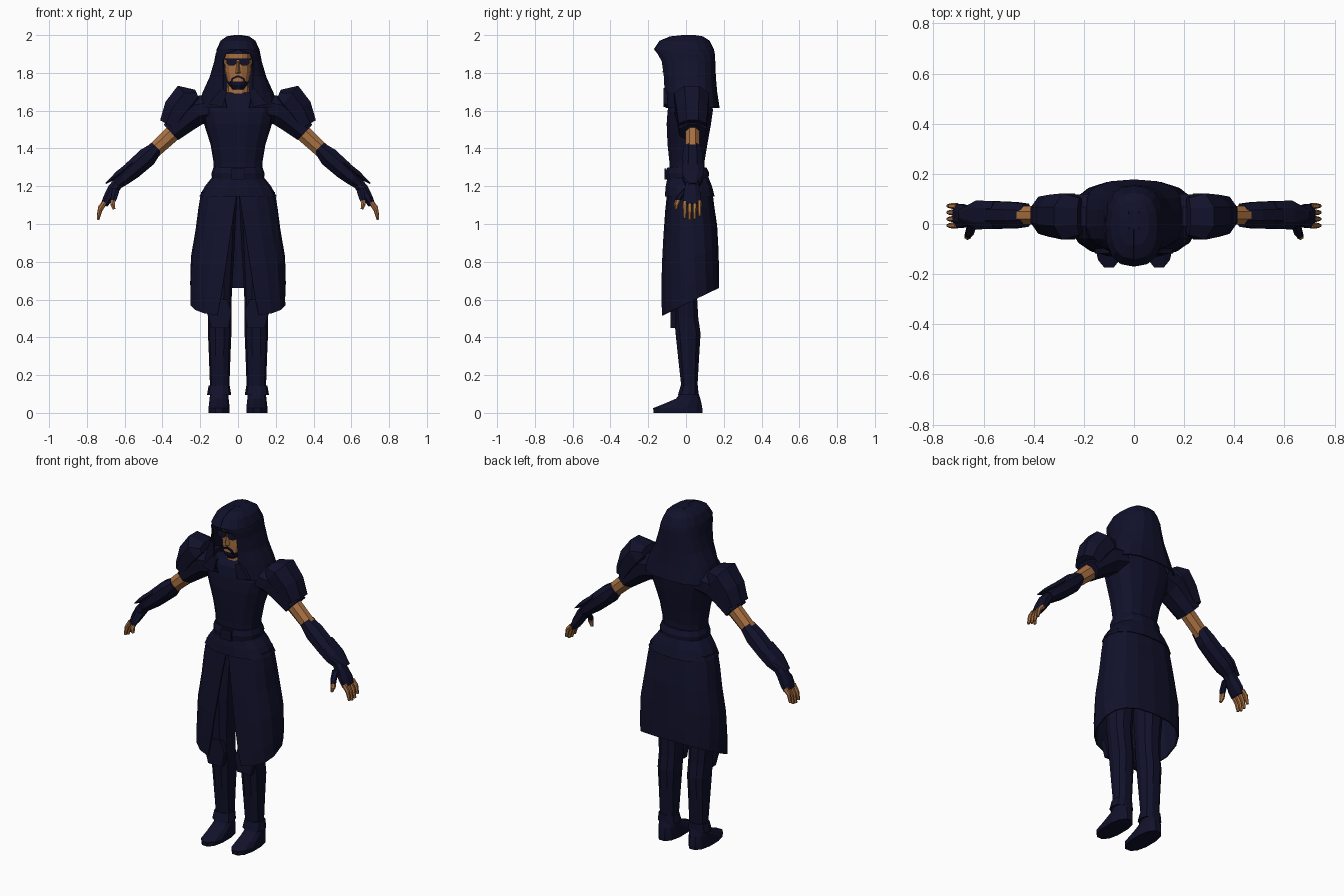
import bpy, bmesh, math
from mathutils import Vector


def material(name, rgb):
    m = bpy.data.materials.new(name)
    m.diffuse_color = (*rgb, 1)
    return m


NAVY = material("navy cloth", (0.0055, 0.0055, 0.024))
SKIN = material("skin", (0.40, 0.165, 0.055))


def spow(v, p):
    return math.copysign(abs(v) ** p, v)


def skin_rings(name, rings, mat, closed=True, caps=True, mirror=False, thick=0):
    """Bridge a stack of equal-length point rings into one object."""
    bm = bmesh.new()
    vs = [[bm.verts.new(p) for p in r] for r in rings]
    n = len(vs[0])
    for a, b in zip(vs, vs[1:]):
        for i in range(n if closed else n - 1):
            j = (i + 1) % n
            bm.faces.new((a[i], a[j], b[j], b[i]))
    if caps:
        bm.faces.new(vs[0])
        bm.faces.new(vs[-1])
    bmesh.ops.remove_doubles(bm, verts=bm.verts, dist=0.0005)
    bmesh.ops.recalc_face_normals(bm, faces=bm.faces)
    me = bpy.data.meshes.new(name)
    bm.to_mesh(me)
    bm.free()
    me.materials.append(mat)
    ob = bpy.data.objects.new(name, me)
    bpy.context.collection.objects.link(ob)
    if thick:
        s = ob.modifiers.new("thickness", 'SOLIDIFY')
        s.thickness, s.offset = thick, -1
    if mirror:
        ob.modifiers.new("mirror", 'MIRROR')
    return ob


def hoop(z, hx, yf, yb, cx=0, n=14, p=0.85):
    """Closed horizontal ring with front and back limits."""
    cy, ry = (yf + yb) / 2, (yb - yf) / 2
    ang = [2 * math.pi * (i + 0.5) / n for i in range(n)]
    return [(cx + hx * spow(math.sin(a), p), cy - ry * spow(math.cos(a), p), z) for a in ang]


def open_hoop(z, w, hx, yf, yb, n=17, p=0.8):
    """Horizontal ring left open at the front by half width w."""
    cy, ry = (yf + yb) / 2, (yb - yf) / 2
    a0 = math.asin((w / hx) ** (1 / p))
    ang = [a0 + (2 * math.pi - 2 * a0) * i / (n - 1) for i in range(n)]
    return [(hx * spow(math.sin(a), p), cy - ry * spow(math.cos(a), p), z) for a in ang]


def stack(name, rows, mat=NAVY, **kw):
    n = kw.pop("n", 14)
    return skin_rings(name, [hoop(*r, n=n) for r in rows], mat, **kw)


def limb(name, rows, mat=NAVY, n=8):
    """Mirrored tube; rows are x, y, z, radius in the front plane, radius along y."""
    pts = [Vector(r[:3]) for r in rows]
    rings = []
    for i, r in enumerate(rows):
        t = pts[min(i + 1, len(pts) - 1)] - pts[max(i - 1, 0)]
        u = Vector((-t.z, 0, t.x)).normalized()
        ang = [2 * math.pi * (k + 0.5) / n for k in range(n)]
        rings.append([pts[i] + u * r[3] * math.cos(a) + Vector((0, r[4] * math.sin(a), 0)) for a in ang])
    return skin_rings(name, rings, mat, mirror=True)


def plate(name, outline, y, depth, mat, mirror=False):
    """Flat plate facing the front, outline in x and z."""
    rings = [[(x, yy, z) for x, z in outline] for yy in (y, y + depth)]
    return skin_rings(name, rings, mat, mirror=mirror)


# Torso and belt
stack("torso", [(1.22, .125, -.09, .10), (1.33, .13, -.09, .10), (1.42, .145, -.10, .115),
                (1.53, .18, -.105, .135), (1.60, .205, -.10, .145), (1.66, .17, -.085, .14),
                (1.695, .075, -.06, .09)])
stack("belt", [(1.235, .138, -.105, .12), (1.27, .14, -.11, .125), (1.30, .13, -.10, .11)])
plate("buckle", [(-.035, 1.235), (.035, 1.235), (.035, 1.295), (-.035, 1.295)], -.115, .012, NAVY)

# Hip flare under the belt
stack("hip_flare", [(1.25, .135, -.10, .12), (1.20, .175, -.11, .14), (1.145, .205, -.115, .155),
                    (1.15, .19, -.10, .14)])

# Long split skirt with a hem that rises toward the back
skirt = []
for f, w, hx, yf, yb in [(0, .004, .195, -.10, .14), (.15, .02, .21, -.11, .15), (.35, .04, .225, -.12, .165),
                         (.6, .065, .25, -.13, .172), (.85, .09, .255, -.135, .175), (1, .11, .253, -.135, .175)]:
    skirt.append([(x, y, 1.17 - f * (1.17 - (.515 + max(0, y + .13) * .48)))
                  for x, y, _ in open_hoop(0, w, hx, yf, yb)])
skin_rings("skirt", skirt, NAVY, closed=False, caps=False, thick=.008)

# Legs, knee guards, boot cuffs and shoes
stack("leg", [(1.16, .09, -.08, .10, .095), (.85, .08, -.085, .085, .1), (.6, .066, -.07, .062, .1),
              (.5, .062, -.065, .068, .097), (.42, .062, -.058, .08, .097), (.3, .057, -.045, .072, .097),
              (.1, .05, -.022, .06, .097)], n=10, mirror=True)
plate("knee_guard", [(.05, .45), (.14, .45), (.165, .54), (.13, .6), (.06, .6), (.035, .54)],
      -.082, .03, NAVY, mirror=True)
stack("boot_cuff", [(.095, .064, -.045, .068, .1), (.145, .056, -.03, .066, .1)], n=10, mirror=True)
stack("shoe", [(0, .058, -.175, .09, .1), (.025, .058, -.178, .09, .1), (.05, .055, -.115, .085, .1),
               (.075, .052, -.055, .078, .1), (.11, .048, -.028, .066, .1)], n=12, mirror=True)

# Hood, open at the face and draped over the shoulders
skin_rings("hood", [open_hoop(*r) for r in [
    (1.615, .06, .215, -.11, .178), (1.70, .078, .188, -.12, .165), (1.78, .08, .15, -.13, .158),
    (1.86, .08, .126, -.15, .155), (1.90, .065, .119, -.165, .153), (1.925, .001, .113, -.17, .148),
    (1.97, .001, .092, -.14, .125), (1.993, .001, .06, -.085, .09), (2.0, .001, .02, -.02, .05)]],
    NAVY, closed=False, caps=False, thick=.007)
plate("hood_crown", [(-.03, 1.99), (.03, 1.99), (.02, 2.0), (-.02, 2.0)], -.02, .07, NAVY)
plate("collar_flap", [(.06, 1.70), (.085, 1.72), (.155, 1.635), (.08, 1.62)], -.118, .02, NAVY, mirror=True)

# Head with beard and cap coloured by height
stack("neck", [(1.62, .065, -.065, .06), (1.75, .058, -.062, .06)], SKIN, n=10)
head = stack("head", [(1.712, .03, -.085, .03), (1.735, .05, -.098, .05), (1.755, .058, -.10, .07),
                      (1.80, .069, -.10, .09), (1.85, .073, -.10, .10), (1.9, .073, -.10, .10),
                      (1.945, .06, -.085, .085)], SKIN)
head.data.materials.append(NAVY)
for f in head.data.polygons:
    if f.center.z < 1.75 or f.center.z > 1.895:
        f.material_index = 1
plate("moustache", [(0, 1.788), (.034, 1.772), (.04, 1.75), (.03, 1.75), (.026, 1.767), (0, 1.777)],
      -.106, .009, NAVY, mirror=True)
plate("sunglass_lens", [(.006, 1.872), (.062, 1.876), (.06, 1.85), (.045, 1.838), (.02, 1.838), (.008, 1.852)],
      -.109, .009, NAVY, mirror=True)
plate("sunglass_bar", [(-.07, 1.868), (.07, 1.868), (.07, 1.876), (-.07, 1.876)], -.107, .009, NAVY)
skin_rings("nose", [[(-.013, -.098, 1.797), (.013, -.098, 1.797), (0, -.125, 1.803)],
                    [(-.006, -.098, 1.86), (.006, -.098, 1.86), (0, -.106, 1.86)]], SKIN)

# Sleeves and pointed shoulder guards
limb("sleeve", [(.14, .03, 1.615, .08, .10), (.22, .03, 1.60, .085, .095), (.28, .032, 1.555, .078, .085),
                (.355, .035, 1.485, .06, .078)])
limb("shoulder_guard", [(.215, .03, 1.685, .03, .08), (.262, .03, 1.665, .095, .10), (.315, .033, 1.60, .09, .09),
                        (.36, .035, 1.52, .065, .08)])

# Bare elbow, bracer with flared tip, glove and fingers
limb("elbow", [(.33, .035, 1.495, .048, .04), (.46, .035, 1.375, .042, .04)], SKIN)
limb("bracer", [(.43, .035, 1.405, .037, .05), (.48, .035, 1.355, .056, .057), (.56, .036, 1.285, .053, .06),
                (.61, .036, 1.24, .042, .058), (.645, .036, 1.21, .033, .042)])
limb("bracer_tip", [(.56, .036, 1.325, .018, .055), (.63, .036, 1.265, .022, .058), (.70, .036, 1.215, .004, .02)], n=6)
limb("glove", [(.62, .035, 1.235, .03, .035), (.66, .032, 1.185, .033, .042), (.69, .032, 1.135, .027, .052),
               (.708, .032, 1.10, .02, .05)])
for i, drop in enumerate((.008, 0, .004, .02)):
    y = -.006 + i * .026
    limb("finger_%d" % (i + 1), [(.705, y, 1.115, .015, .0125), (.73, y, 1.07 + drop, .0125, .011),
                                 (.741, y, 1.022 + drop, .008, .008)], SKIN, n=6)
limb("thumb_glove", [(.645, .005, 1.185, .022, .02), (.655, -.032, 1.145, .019, .018), (.66, -.042, 1.125, .016, .016)], n=6)
limb("thumb", [(.66, -.04, 1.13, .015, .015), (.664, -.05, 1.105, .014, .014), (.656, -.052, 1.078, .008, .008)], SKIN, n=6)
